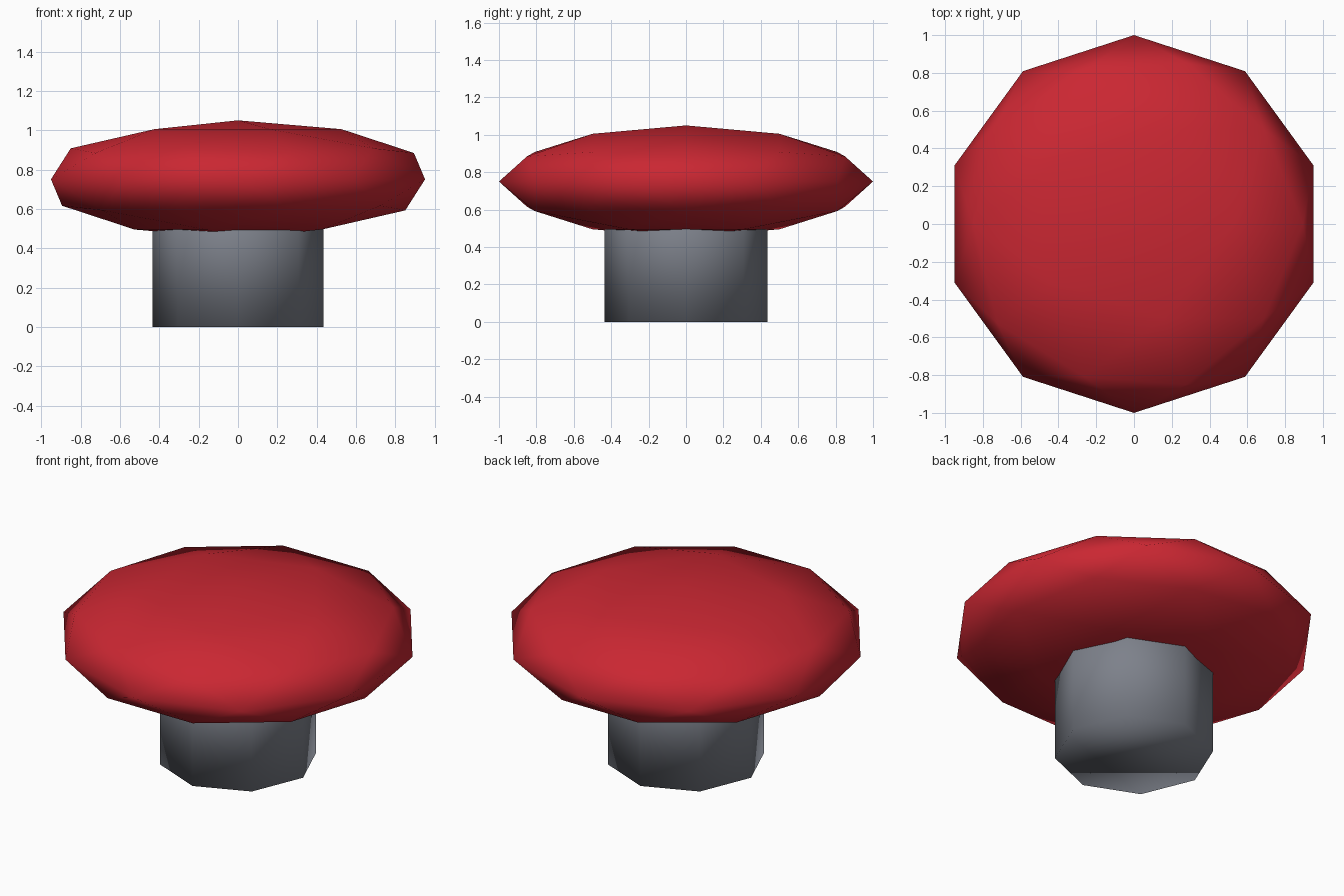
import bpy

cube = bpy.data.objects.get("Cube")
if cube:
    bpy.data.objects.remove(cube, do_unlink=True)


def make_material(name, rgb):
    mat = bpy.data.materials.new(name)
    mat.use_nodes = True
    color = (*rgb, 1.0)
    mat.diffuse_color = color
    mat.node_tree.nodes["Principled BSDF"].inputs["Base Color"].default_value = color
    return mat


def finish(name, mat):
    obj = bpy.context.active_object
    obj.name = name
    obj.data.name = name
    obj.data.materials.append(mat)
    # Smooth over every edge, including the rim
    bpy.ops.object.shade_smooth()
    return obj


red = make_material("red", (0.59, 0.02, 0.032))
grey = make_material("grey", (0.205, 0.22, 0.257))

# Stem: eight-sided post whose top is buried in the cap
STEM_HEIGHT = 0.75
bpy.ops.mesh.primitive_cylinder_add(
    vertices=8, radius=0.435, depth=STEM_HEIGHT,
    location=(0, 0, STEM_HEIGHT / 2))
finish("stem", grey)

# Cap: low-poly ball squashed into a lens
bpy.ops.mesh.primitive_ico_sphere_add(
    subdivisions=2, radius=1.0, location=(0, 0, 0.75))
bpy.context.active_object.scale = (1, 1, 0.3)
bpy.ops.object.transform_apply(location=False, rotation=False, scale=True)
finish("cap", red)
